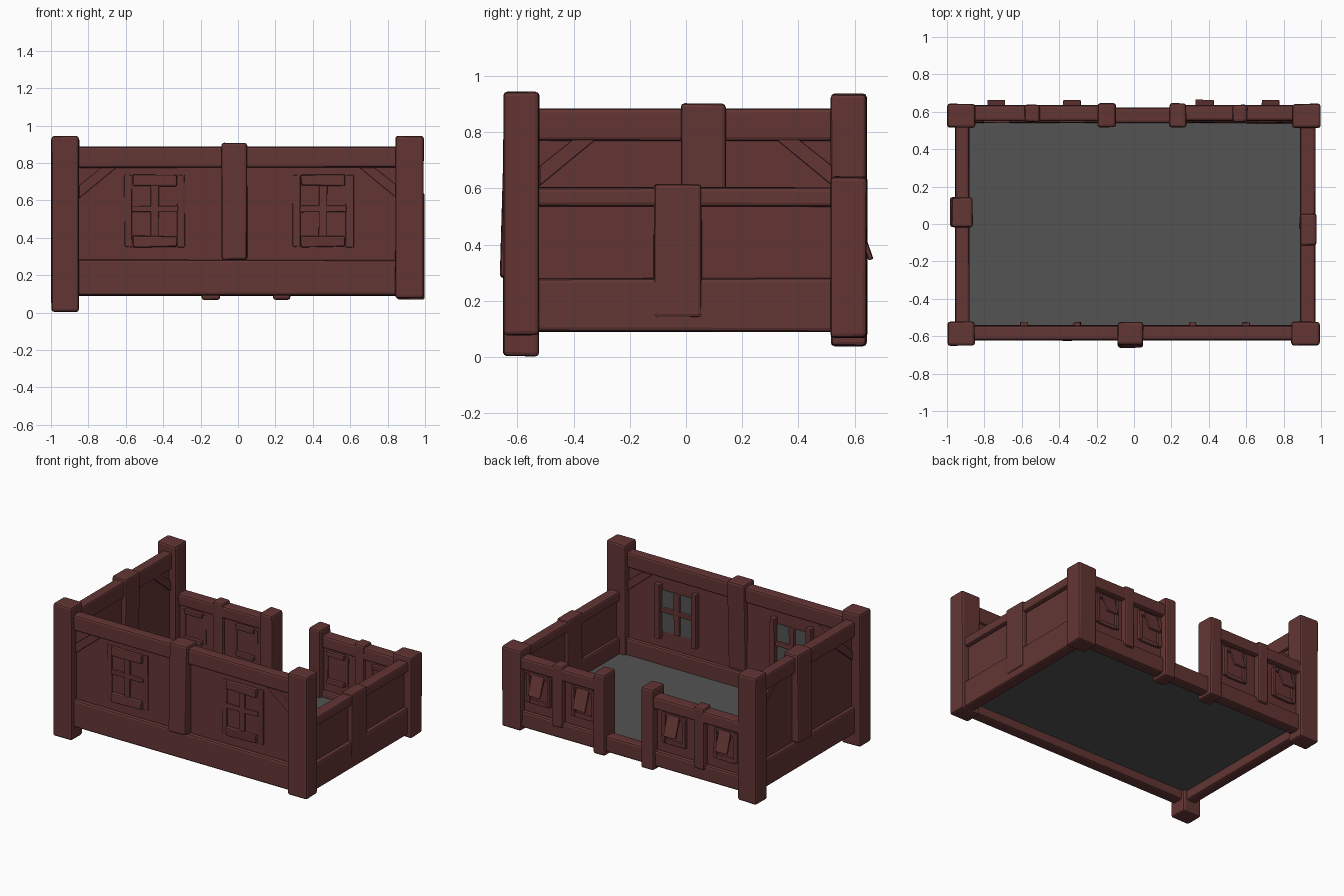
import bpy, bmesh, math, random
from mathutils import Matrix, Vector

if "Cube" in bpy.data.objects:
    bpy.data.objects.remove(bpy.data.objects["Cube"])

random.seed(4)


def material(name, rgb):
    m = bpy.data.materials.new(name)
    m.diffuse_color = (*rgb, 1)
    m.use_nodes = True
    m.node_tree.nodes["Principled BSDF"].inputs["Base Color"].default_value = m.diffuse_color
    return m


WOOD = material("dark_red_wood", (0.123, 0.036, 0.034))
GREY = material("slate_grey", (0.087, 0.087, 0.087))


def finish(name, bm, mat, bevel):
    bmesh.ops.recalc_face_normals(bm, faces=bm.faces)
    me = bpy.data.meshes.new(name)
    bm.to_mesh(me)
    bm.free()
    me.materials.append(mat)
    ob = bpy.data.objects.new(name, me)
    bpy.context.collection.objects.link(ob)
    if bevel:
        b = ob.modifiers.new("worn_edges", "BEVEL")
        b.width = bevel
        b.segments = 2
    return ob


def box(name, x, y, z, mat=WOOD, bevel=0.0, wonk=0.0, lean=(0, 0)):
    """Box from ranges; lean shifts the bottom outward, wonk jitters corners."""
    bm = bmesh.new()
    bmesh.ops.create_cube(bm, size=1)
    for v in bm.verts:
        low = v.co.z < 0
        v.co = Vector((x[v.co.x > 0], y[v.co.y > 0], z[v.co.z > 0]))
        if low:
            v.co.x += lean[0]
            v.co.y += lean[1]
        v.co += Vector([random.uniform(-wonk, wonk) for _ in range(3)])
    return finish(name, bm, mat, bevel)


def timber(name, x, y, z, lean=(0, 0)):
    return box(name, x, y, z, WOOD, 0.014, 0.002, lean)


def brace(name, plane, corner, direction, depth):
    """Diagonal band in an upper wall corner, plane is 'x' (front) or 'y' (left)."""
    pts = [(0, 0.61), (0, 0.68), (0.12, 0.775), (0.20, 0.775)]
    bm = bmesh.new()
    rings = []
    for d in depth:
        ring = []
        for a, h in pts:
            u = corner + direction * a
            ring.append(bm.verts.new((u, d, h) if plane == 'x' else (d, u, h)))
        rings.append(ring)
        bm.faces.new(ring)
    for i in range(4):
        j = (i + 1) % 4
        bm.faces.new((rings[0][i], rings[0][j], rings[1][j], rings[1][i]))
    finish(name, bm, WOOD, 0.004)


# Floor, raised between the sill beams
box("floor", (-0.9, 0.91), (-0.57, 0.57), (0.155, 0.165), GREY)

# Corner posts
timber("post_front_left", (-0.998, -0.852), (-0.65, -0.522), (0.003, 0.945))
timber("post_front_right", (0.842, 0.993), (-0.65, -0.522), (0.078, 0.945))
timber("post_back_left", (-0.998, -0.85), (0.515, 0.642), (0.04, 0.937))
timber("post_back_right", (0.847, 0.998), (0.515, 0.642), (0.07, 0.64))

# Front wall
box("front_wall", (-0.9, 0.9), (-0.595, -0.562), (0.2, 0.83))
timber("front_lower_beam", (-0.9, 0.9), (-0.622, -0.542), (0.093, 0.282))
timber("front_upper_beam", (-0.9, 0.9), (-0.622, -0.545), (0.775, 0.887))
timber("front_middle_post", (-0.087, 0.05), (-0.645, -0.525), (0.282, 0.908), (0, -0.018))

# Left wall
box("left_wall", (-0.93, -0.9), (-0.58, 0.58), (0.2, 0.83))
timber("left_lower_beam", (-0.955, -0.88), (-0.58, 0.58), (0.09, 0.28))
timber("left_upper_beam", (-0.955, -0.88), (-0.58, 0.58), (0.77, 0.884))
timber("left_middle_post", (-0.975, -0.863), (-0.018, 0.143), (0.28, 0.902), (-0.01, 0))

# Right wall (half height)
box("right_wall", (0.91, 0.942), (-0.58, 0.58), (0.2, 0.57))
timber("right_lower_beam", (0.888, 0.97), (-0.58, 0.58), (0.09, 0.28))
timber("right_upper_beam", (0.888, 0.97), (-0.58, 0.58), (0.535, 0.604))
timber("right_middle_post", (0.887, 0.975), (-0.115, 0.055), (0.14, 0.615))

# Corner braces on the tall walls
for s, n in ((-1, "left"), (1, "right")):
    brace("front_brace_" + n, 'x', s * 0.85, -s, (-0.61, -0.55))
for s, n in ((-1, "front"), (1, "back")):
    brace("left_brace_" + n, 'y', s * 0.52, -s, (-0.943, -0.887))

# Front windows: panes inside, bars through the wall
for n, cx in (("left", -0.445), ("right", 0.455)):
    box("front_window_pane_" + n, (cx - 0.125, cx + 0.125), (-0.562, -0.557), (0.40, 0.69), GREY)
    for z in ((0.35, 0.41), (0.677, 0.735)):
        box("front_window_rail_" + n, (cx - 0.118, cx + 0.118), (-0.622, -0.59), z, WOOD, 0.008, 0.004)
    box("front_window_bar_" + n, (cx - 0.125, cx + 0.125), (-0.608, -0.54), (0.538, 0.57), WOOD, 0.006, 0.002)
    box("front_window_mullion_" + n, (cx - 0.022, cx + 0.022), (-0.608, -0.54), (0.40, 0.69), WOOD, 0.006, 0.002)
    for dx in (-0.142, 0.142):
        box("front_window_stile_" + n, (cx + dx - 0.02, cx + dx + 0.02), (-0.602, -0.525), (0.35, 0.735),
            WOOD, 0.006, 0.003)

# Back wall (half height) with a doorway over a low sill
timber("back_lower_beam", (-0.9, 0.9), (0.54, 0.622), (0.09, 0.205))
for n, x, door, mid in (("left", (-0.9, -0.15), (-0.195, -0.097), (-0.585, -0.502)),
                        ("right", (0.24, 0.9), (0.188, 0.28), (0.527, 0.605))):
    box("back_wall_" + n, x, (0.565, 0.597), (0.15, 0.56))
    timber("back_upper_beam_" + n, x, (0.55, 0.635), (0.505, 0.592))
    timber("door_post_" + n, door, (0.517, 0.645), (0.068, 0.642))
    timber("back_middle_post_" + n, mid, (0.545, 0.637), (0.17, 0.61))

# Back windows: stiles outside, rails inside, and a flap hung outward
for i, cx in enumerate((-0.737, -0.332, 0.378, 0.73)):
    k = str(i + 1)
    for s in (-1, 1):
        box("back_window_stile_" + k, (cx + s * 0.08 - 0.013, cx + s * 0.08 + 0.013), (0.56, 0.616),
            (0.275, 0.485), WOOD, 0.006, 0.003)
    for z in ((0.27, 0.302), (0.462, 0.495)):
        box("back_window_rail_" + k, (cx - 0.07, cx + 0.07), (0.542, 0.612), z, WOOD, 0.006, 0.003)
    flap = box("back_window_flap_" + k, (-0.048, 0.048), (-0.008, 0.008), (-0.145, 0.0), WOOD, 0.004, 0.002)
    flap.matrix_world = Matrix.Translation((cx, 0.61, 0.485)) @ Matrix.Rotation(math.radians(19), 4, 'X')
